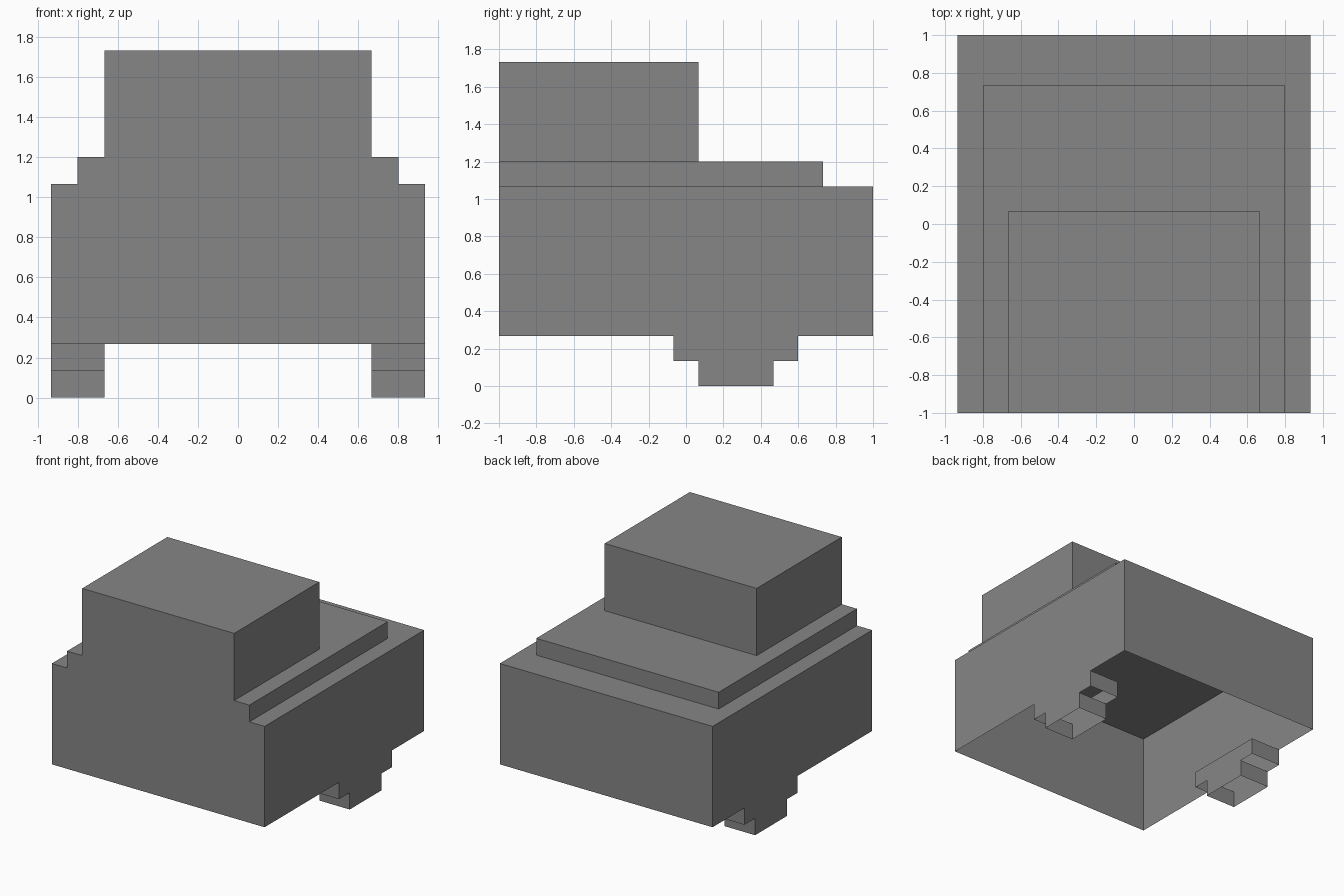
import bpy
import bmesh
from mathutils import Matrix, Vector

UNIT = 2 / 15  # size of one building block

cube = bpy.data.objects.get("Cube")
if cube:
    bpy.data.objects.remove(cube, do_unlink=True)

gray = bpy.data.materials.new("plain gray")
gray.use_nodes = True
color = (0.24, 0.24, 0.24, 1)
gray.diffuse_color = color
gray.node_tree.nodes["Principled BSDF"].inputs["Base Color"].default_value = color


def shell(name, low, high, lid=True):
    """Thin box without a floor, and without a lid if asked."""
    low, high = Vector(low) * UNIT, Vector(high) * UNIT
    bm = bmesh.new()
    place = Matrix.Translation((low + high) / 2) @ Matrix.Diagonal((*(high - low), 1))
    bmesh.ops.create_cube(bm, size=1, matrix=place)
    bm.normal_update()
    unwanted = [f for f in bm.faces
                if f.normal.z < -0.5 or (f.normal.z > 0.5 and not lid)]
    bmesh.ops.delete(bm, geom=unwanted, context="FACES")
    mesh = bpy.data.meshes.new(name)
    bm.to_mesh(mesh)
    bm.free()
    mesh.materials.append(gray)
    obj = bpy.data.objects.new(name, mesh)
    bpy.context.collection.objects.link(obj)
    return obj


# Stacked body, flush at the front
shell("main_body", (-7, -7.5, 2), (7, 7.5, 8))
shell("middle_step", (-6, -7.5, 8), (6, 5.5, 9))
shell("top_block", (-5, -7.5, 9), (5, 0.5, 13))

# Stepped feet, open above and below
for side, x in (("left", 5), ("right", -7)):
    shell(side + "_upper_foot", (x, -0.5, 1), (x + 2, 4.5, 2), lid=False)
    shell(side + "_lower_foot", (x, 0.5, 0), (x + 2, 3.5, 1), lid=False)
